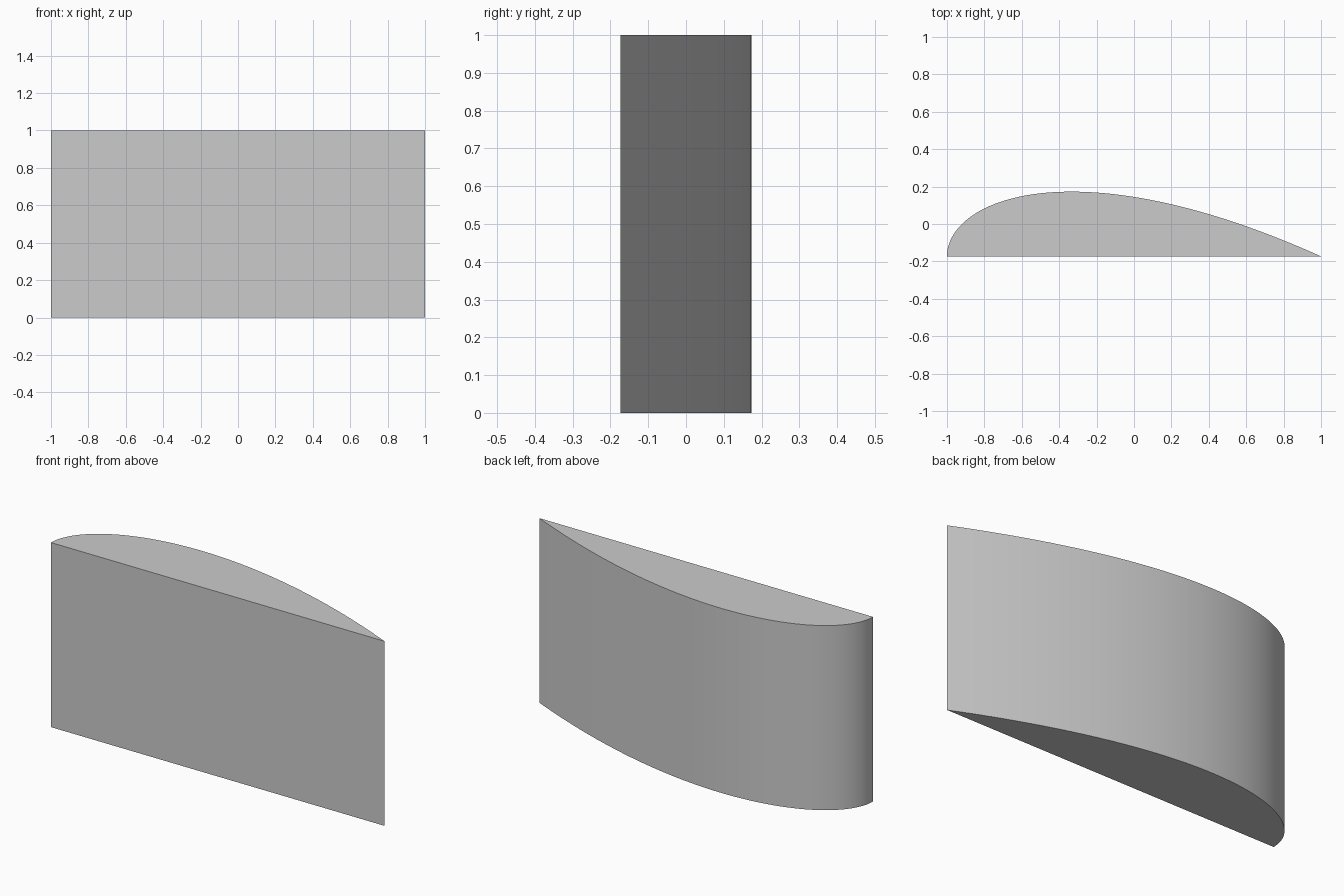
import bpy
import bmesh
import math

CHORD, HEIGHT, STEPS = 2.0, 1.0, 64
PEAK = 0.346          # thickest point of the section

if "Cube" in bpy.data.objects:
    bpy.data.objects.remove(bpy.data.objects["Cube"], do_unlink=True)

# Plain grey surface
grey = bpy.data.materials.new("plain_grey")
grey.use_nodes = True
colour = (0.6, 0.6, 0.6, 1.0)
grey.diffuse_color = colour
grey.node_tree.nodes["Principled BSDF"].inputs["Base Color"].default_value = colour


def section_point(i):
    """Point on the curved back, from blunt nose to sharp tail."""
    u = i / STEPS
    t = u * u
    scale = PEAK * 1.5 * math.sqrt(3)
    return (t - 0.5) * CHORD, scale * u * (1 - t) - PEAK / 2


# Flat-fronted wing section, extruded upward
bm = bmesh.new()
outline = [bm.verts.new((*section_point(i), 0)) for i in range(STEPS + 1)]
base = bm.faces.new(outline)
raised = bmesh.ops.extrude_face_region(bm, geom=[base], use_keep_orig=True)
top = [g for g in raised["geom"] if isinstance(g, bmesh.types.BMVert)]
bmesh.ops.translate(bm, verts=top, vec=(0, 0, HEIGHT))
bmesh.ops.recalc_face_normals(bm, faces=bm.faces)

mesh = bpy.data.meshes.new("wing_section")
bm.to_mesh(mesh)
bm.free()
mesh.materials.append(grey)
wing = bpy.data.objects.new("wing_section", mesh)
bpy.context.collection.objects.link(wing)

# Smooth back with crisp rims
bpy.ops.object.select_all(action="DESELECT")
wing.select_set(True)
bpy.context.view_layer.objects.active = wing
bpy.ops.object.shade_smooth_by_angle(angle=math.radians(30))
